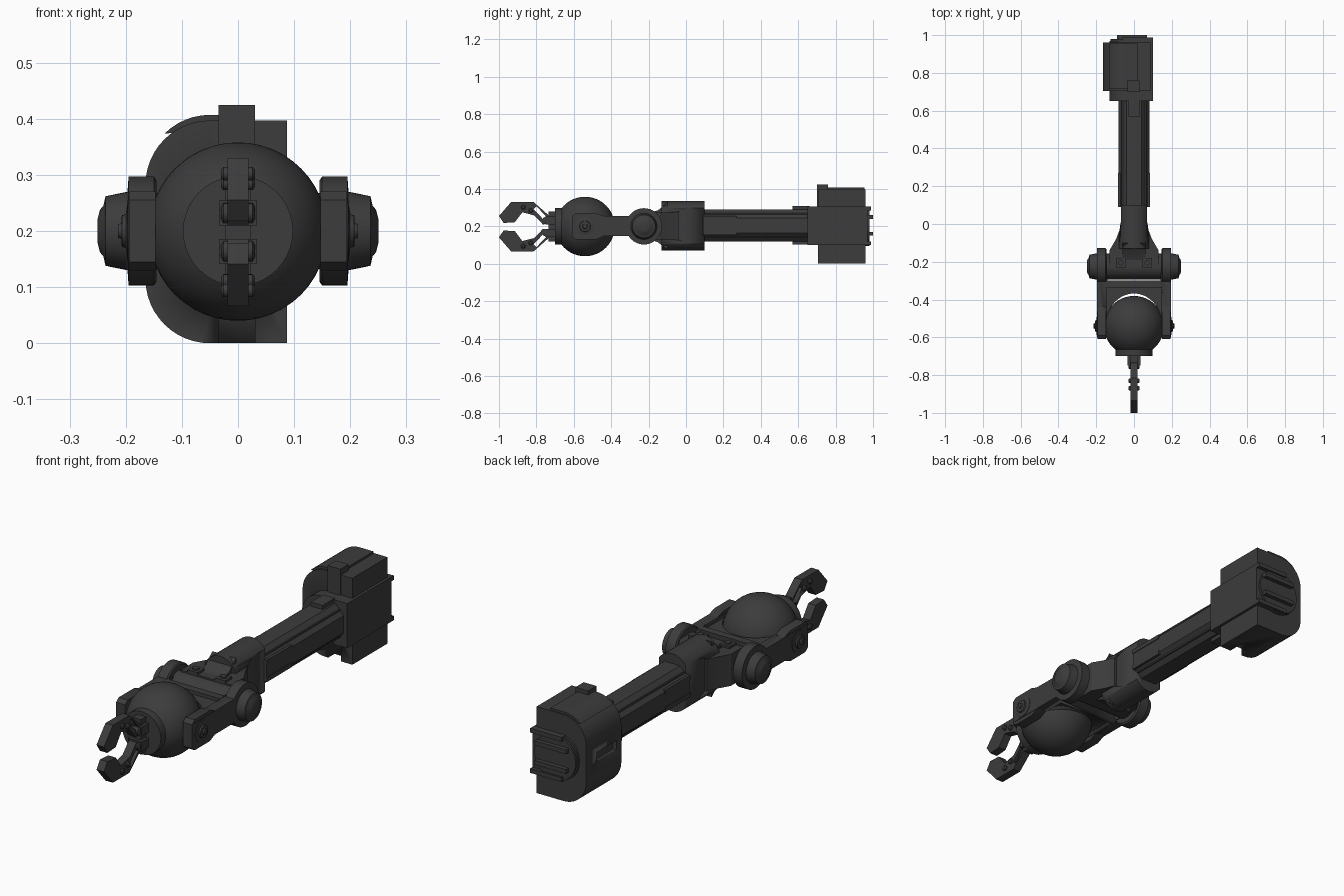
import bpy, bmesh, math
from mathutils import Vector, Matrix

if "Cube" in bpy.data.objects:
    bpy.data.objects.remove(bpy.data.objects["Cube"])

mat = bpy.data.materials.new("dark grey metal")
mat.diffuse_color = (0.045, 0.045, 0.045, 1)
mat.use_nodes = True
mat.node_tree.nodes["Principled BSDF"].inputs["Base Color"].default_value = mat.diffuse_color
ZC = 0.2  # height of the arm's centre line


def finish(name, bm, smooth=True):
    bmesh.ops.recalc_face_normals(bm, faces=bm.faces)
    me = bpy.data.meshes.new(name)
    bm.to_mesh(me)
    bm.free()
    me.materials.append(mat)
    ob = bpy.data.objects.new(name, me)
    bpy.context.collection.objects.link(ob)
    if smooth:
        bpy.ops.object.select_all(action='DESELECT')
        ob.select_set(True)
        bpy.context.view_layer.objects.active = ob
        bpy.ops.object.shade_smooth_by_angle(angle=math.radians(30))
    return ob


def prism(name, pts, axis, a, b):
    """Extrude a 2D profile along an axis from a to b."""
    place = {'x': lambda u, v: (a, u, v), 'y': lambda u, v: (u, a, v), 'z': lambda u, v: (u, v, a)}[axis]
    bm = bmesh.new()
    face = bm.faces.new([bm.verts.new(place(u, v)) for u, v in pts])
    ext = bmesh.ops.extrude_face_region(bm, geom=[face])
    d = Vector([(b - a) * (axis == k) for k in 'xyz'])
    bmesh.ops.translate(bm, vec=d, verts=[e for e in ext['geom'] if isinstance(e, bmesh.types.BMVert)])
    return finish(name, bm)


def box(name, x0, x1, y0, y1, z0, z1):
    return prism(name, [(x0, y0), (x1, y0), (x1, y1), (x0, y1)], 'z', z0, z1)


def arc(cx, cy, rx, ry, a0, a1, n):
    return [(cx + rx * math.cos(math.radians(a0 + (a1 - a0) * i / n)),
             cy + ry * math.sin(math.radians(a0 + (a1 - a0) * i / n))) for i in range(n + 1)]


def lathe_x(name, y, z, prof, seg=40):
    """Stack of rings (x, radius) around an axis parallel to x."""
    bm = bmesh.new()
    rings = [[bm.verts.new((x, y + r * math.cos(2 * math.pi * i / seg), z + r * math.sin(2 * math.pi * i / seg)))
              for i in range(seg)] for x, r in prof]
    for p, q in zip(rings, rings[1:]):
        for i in range(seg):
            j = (i + 1) % seg
            bm.faces.new((p[i], p[j], q[j], q[i]))
    bm.faces.new(rings[0])
    bm.faces.new(rings[-1])
    return finish(name, bm)


def cut(ob, *cutters):
    for c in cutters:
        m = ob.modifiers.new("cut", 'BOOLEAN')
        m.operation, m.solver, m.object = 'DIFFERENCE', 'EXACT', c
    me = bpy.data.meshes.new_from_object(ob.evaluated_get(bpy.context.evaluated_depsgraph_get()))
    ob.modifiers.clear()
    ob.data = me
    for c in cutters:
        bpy.data.objects.remove(c)


def d_profile(x0, x1, z0, z1, r):
    """Square on +x, rounded on -x."""
    return ([(x1, z0), (x1, z1)] + arc(x0 + r, z1 - r, r, r, 90, 180, 12)
            + arc(x0 + r, z0 + r, r, r, 180, 270, 12))


# Shoulder housing with front notch and side slot
housing = prism("shoulder_housing", d_profile(-0.165, 0.0875, 0, 0.397, 0.115), 'y', 0.705, 0.96)
cut(housing, box("notch", -0.035, 0.03, 0.69, 0.75, -0.02, 0.09),
    box("slot", -0.18, -0.145, 0.74, 0.88, 0.18, 0.225))
prism("housing_top_plate", [(0.02, 0.39), (0.02, 0.407)] + arc(-0.05, 0.292, 0.115, 0.115, 90, 135, 6),
      'y', 0.715, 0.955)
prism("shoulder_collar", d_profile(-0.13, 0.1, 0.1, 0.305, 0.095), 'y', 0.65, 0.97)
box("top_clip", -0.035, 0.03, 0.70, 0.76, 0.29, 0.425)
prism("back_disc", arc(-0.02, ZC, 0.105, 0.105, 0, 351, 39), 'y', 0.95, 0.98)
for z in (0.11, 0.295):
    box("collar_ledge", -0.06, 0.1, 0.95, 0.988, z - 0.01, z + 0.01)
for z in (0.16, 0.25):
    box("back_bar", -0.09, 0.07, 0.97, 1.0, z - 0.01, z + 0.01)

# Fluted upper arm
box("arm_core", -0.065, 0.065, 0.05, 0.66, 0.14, 0.27)
prism("arm_tube", [(0.082, 0.165), (0.082, 0.245), (0.04, 0.29), (-0.04, 0.29), (-0.082, 0.245),
                   (-0.082, 0.165), (-0.04, 0.12), (0.04, 0.12)], 'y', 0.09, 0.66)
for s in (-1, 1):
    for z in (0.165, 0.245):
        box("arm_side_rib", s * 0.06 - 0.025, s * 0.06 + 0.025, 0.09, 0.27, z - 0.01, z + 0.01)
for z in (0.12, 0.29):
    box("arm_end_pad", -0.03, 0.03, 0.57, 0.66, z - 0.018, z + 0.018)

# Elbow shell with scooped sides
R = 0.082
shell = prism("elbow_shell", arc(0, 0.335 - R, R, R, 0, 180, 20) + arc(0, 0.07 + R, R, R, 180, 360, 20),
              'y', -0.13, 0.1)
scoops = [prism("scoop", arc(0.1, 0.203, 0.2, 0.105, 0, 352.5, 47), 'x', s * 0.068, s * 0.12) for s in (-1, 1)]
cut(shell, *scoops)
prism("elbow_nose", [(-0.1, 0.33), (-0.15, 0.285), (-0.23, 0.265), (-0.23, 0.14), (-0.15, 0.115), (-0.1, 0.075)],
      'x', -0.06, 0.06)
flare = [(0.08, -0.04), (0.095, -0.08), (0.13, -0.14), (0.13, -0.23)]
prism("elbow_flare", flare + [(-x, y) for x, y in flare[::-1]], 'z', 0.13, 0.275)
for s in (-1, 1):
    box("elbow_top_pad", s * 0.07 - 0.025, s * 0.07 + 0.025, -0.23, -0.18, 0.265, 0.285)
    prism("elbow_bolt", arc(s * 0.07, -0.205, 0.014, 0.014, 0, 337.5, 15), 'z', 0.28, 0.293)

# Elbow hinge: barrel and stepped end caps
EY = -0.225
lathe_x("hinge_barrel", EY, ZC, [(-0.16, 0.068), (0.16, 0.068)])
for s in (-1, 1):
    lathe_x("hinge_cap", EY, ZC, [(s * x, r) for x, r in
            ((0.145, 0.09), (0.15, 0.097), (0.195, 0.097), (0.197, 0.07), (0.236, 0.062),
             (0.24, 0.045), (0.246, 0.038), (0.25, 0.022))])

# Forked yoke with a curved recess around the ball
BY = -0.54
yoke = box("wrist_yoke", -0.195, 0.195, -0.60, -0.225, 0.148, 0.256)
cut(yoke, prism("ball_gap", arc(0, BY, 0.15, 0.172, 0, 180, 32) + [(-0.15, -0.7), (0.15, -0.7)], 'z', 0, 0.4),
    box("elbow_gap", -0.14, 0.14, -0.30, -0.2, 0, 0.4),
    box("top_pocket", -0.145, 0.145, -0.7, -0.335, 0.24, 0.4),
    box("bottom_pocket", -0.145, 0.145, -0.7, -0.335, 0, 0.164))
for s in (-1, 1):
    prism("yoke_end", [(-0.61, 0.145), (-0.59, 0.13), (-0.48, 0.13), (-0.44, 0.148),
                       (-0.44, 0.256), (-0.48, 0.27), (-0.59, 0.27), (-0.61, 0.255)], 'x', s * 0.147, s * 0.193)
    lathe_x("wrist_pivot", BY, ZC, [(s * x, r) for x, r in
            ((0.13, 0.05), (0.197, 0.05), (0.2, 0.03), (0.207, 0.028), (0.208, 0.014), (0.214, 0.012))], 24)

# Wrist ball and front plate
bm = bmesh.new()
bmesh.ops.create_uvsphere(bm, u_segments=48, v_segments=24, radius=0.159,
                          matrix=Matrix.Translation((0, BY, ZC - 0.001)))
finish("wrist_ball", bm)
prism("ball_front_plate", arc(0, ZC, 0.098, 0.098, 0, 351, 39), 'y', -0.7, -0.64)

# Gripper: mount, two mirrored claws, bolts
box("gripper_mount", -0.022, 0.022, -0.735, -0.69, 0.12, 0.28)
claw = [(-1, 0.255), (-0.935, 0.33), (-0.815, 0.33), (-0.73, 0.255), (-0.73, 0.215), (-0.765, 0.21),
        (-0.81, 0.258), (-0.875, 0.275), (-0.915, 0.222), (-0.975, 0.218)]
slot = [(-0.815, 0.292), (-0.8, 0.308), (-0.745, 0.25), (-0.76, 0.234)]
bolts = [(-0.75, 0.232), (-0.83, 0.285), (-0.87, 0.302)]
for side, f in (("upper", lambda z: z), ("lower", lambda z: 0.396 - z)):
    ob = prism(side + "_claw", [(y, f(z)) for y, z in claw], 'x', -0.019, 0.019)
    cut(ob, prism("claw_slot", [(y, f(z)) for y, z in slot], 'x', -0.1, 0.1))
    for y, z in bolts:
        r = 0.018 if y > -0.8 else 0.012
        lathe_x(side + "_claw_bolt", y, f(z), [(-0.03, r * 0.6), (-0.026, r), (0.026, r), (0.03, r * 0.6)], 16)
    box(side + "_claw_lug", -0.034, 0.034, -0.75, -0.69, f(0.232) - 0.022, f(0.232) + 0.022)
